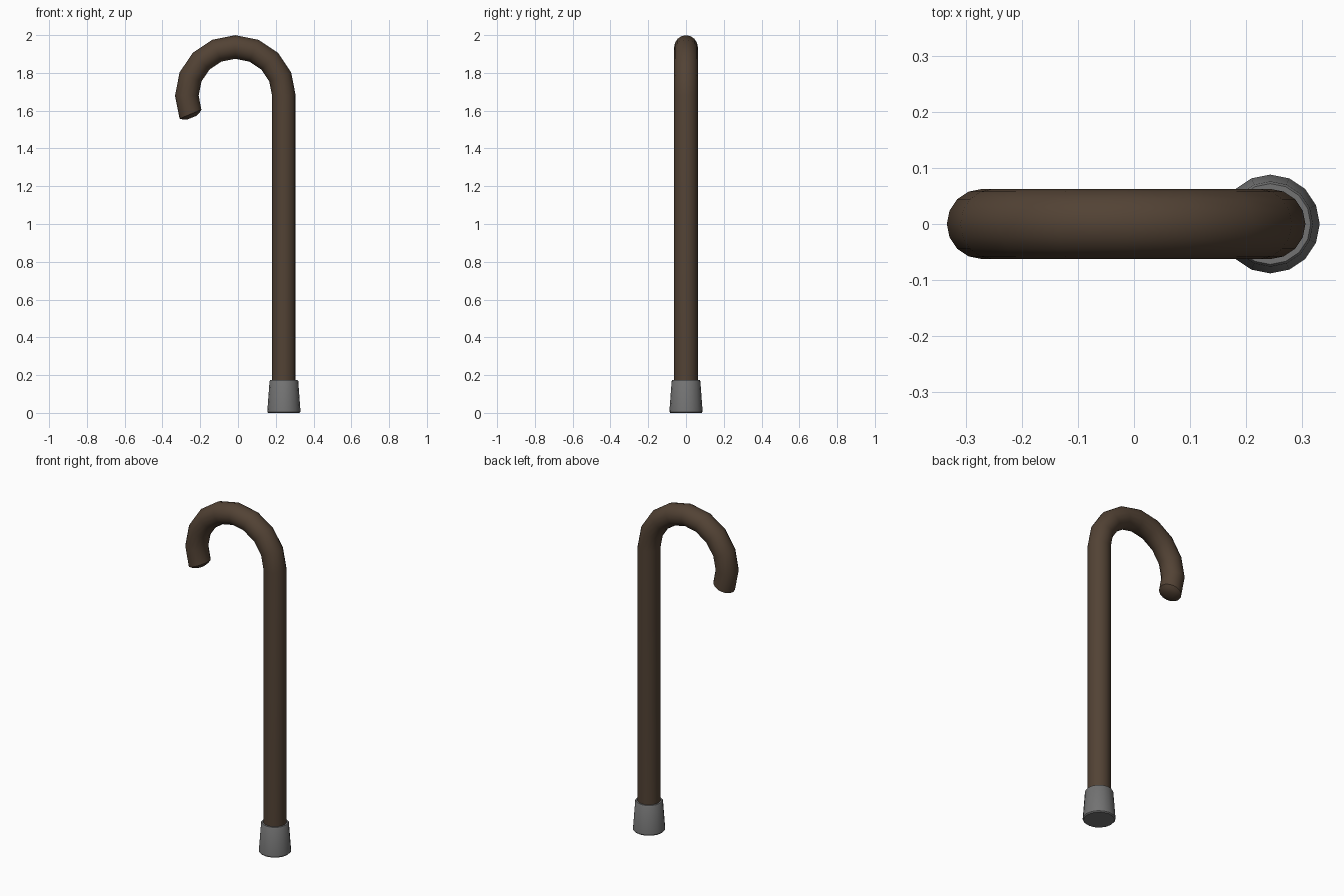
import bpy, bmesh
from math import sin, cos, pi, radians
from mathutils import Vector

if "Cube" in bpy.data.objects:
    bpy.data.objects.remove(bpy.data.objects["Cube"])

SIDES = 16


def sweep(name, rings, color, cap_start=True):
    """Loft rings given as (centre, tilt angle in the XZ plane, radius)."""
    bm = bmesh.new()
    loops = []
    for c, a, r in rings:
        out = Vector((cos(a), 0, sin(a)))
        loops.append([bm.verts.new(c + out * (r * cos(t)) + Vector((0, r * sin(t), 0)))
                      for t in (2 * pi * i / SIDES for i in range(SIDES))])
    for lo, hi in zip(loops, loops[1:]):
        for i in range(SIDES):
            j = (i + 1) % SIDES
            bm.faces.new((lo[i], lo[j], hi[j], hi[i]))
    if cap_start:
        bm.faces.new(loops[0][::-1])
    bm.faces.new(loops[-1])
    bmesh.ops.recalc_face_normals(bm, faces=bm.faces)
    me = bpy.data.meshes.new(name)
    bm.to_mesh(me)
    bm.free()
    ob = bpy.data.objects.new(name, me)
    bpy.context.collection.objects.link(ob)
    mat = bpy.data.materials.new(name + "_colour")
    mat.diffuse_color = color
    mat.use_nodes = True
    mat.node_tree.nodes["Principled BSDF"].inputs["Base Color"].default_value = mat.diffuse_color
    me.materials.append(mat)
    bpy.ops.object.select_all(action='DESELECT')
    ob.select_set(True)
    bpy.context.view_layer.objects.active = ob
    bpy.ops.object.shade_smooth_by_angle(angle=radians(40))
    return ob


# Wooden shaft and crook: straight run, then an arc in 22.5 degree steps
X, R, TUBE, ZC = 0.243, 0.257, 0.0625, 1.68
centre = Vector((X - R, 0, ZC))
rings = [(Vector((X, 0, 0.1)), 0, TUBE)]
for k in range(10):
    a = radians(22.5 * k)
    rings.append((centre + Vector((cos(a), 0, sin(a))) * R, a, TUBE))
# Softly rounded handle end
end, a, _ = rings[-1]
tangent = Vector((-sin(a), 0, cos(a)))
rings += [(end + tangent * d, a, r) for d, r in ((0.012, 0.047), (0.02, 0.025))]
sweep("cane_shaft", rings, (0.085, 0.055, 0.035, 1))

# Tapered rubber foot with a small chamfered rim around the shaft
foot = [(0.0, 0.083), (0.006, 0.088), (0.168, 0.076), (0.174, 0.072), (0.174, 0.060)]
sweep("rubber_foot", [(Vector((X, 0, z)), 0, r) for z, r in foot], (0.17, 0.17, 0.17, 1))
